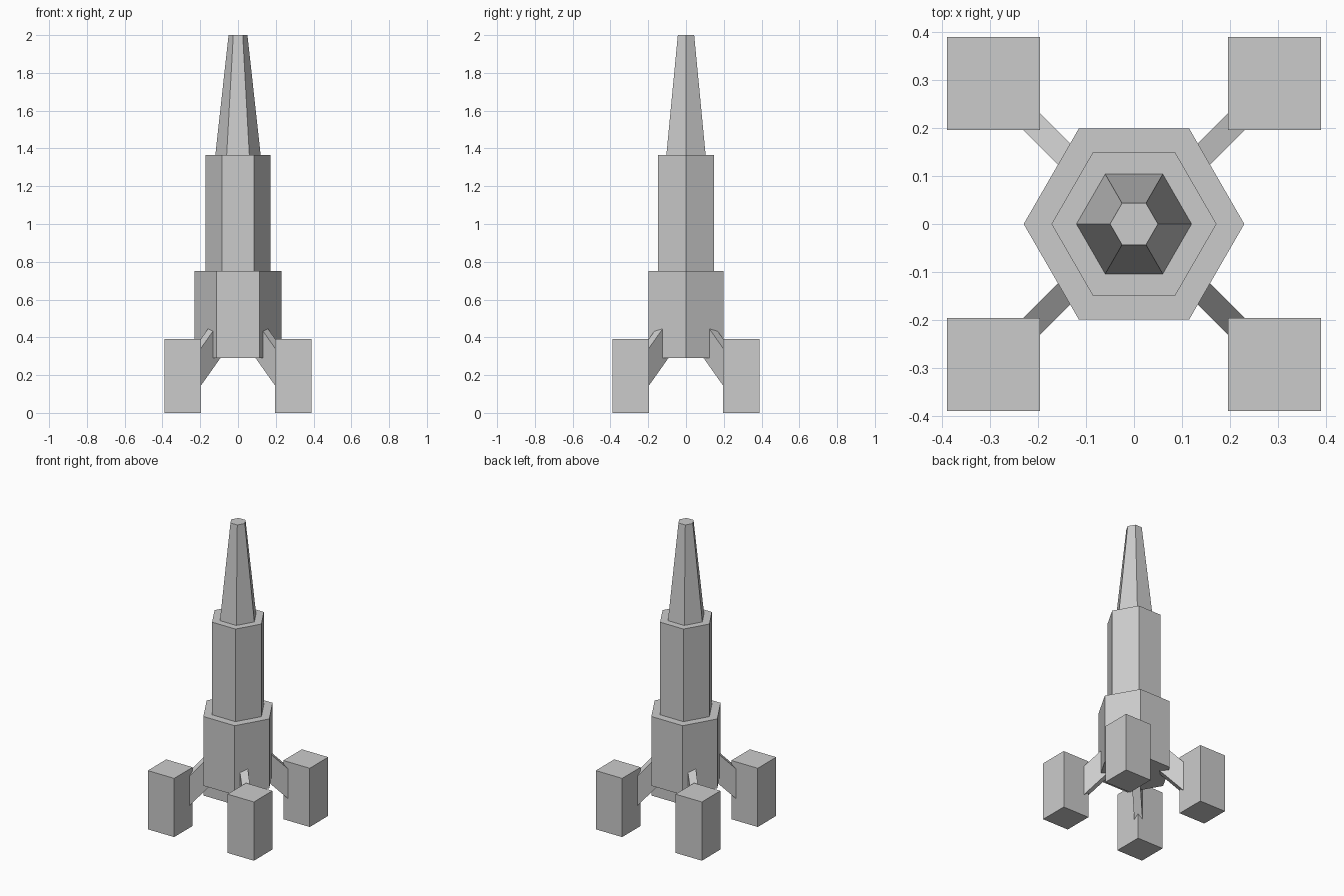
import bpy, math
from mathutils import Matrix

if "Cube" in bpy.data.objects:
    bpy.data.objects.remove(bpy.data.objects["Cube"])


def mesh_object(name, verts, faces):
    me = bpy.data.meshes.new(name)
    me.from_pydata(verts, [], faces)
    ob = bpy.data.objects.new(name, me)
    bpy.context.collection.objects.link(ob)
    return ob


def hex_section(name, r0, r1, z0, z1):
    bpy.ops.mesh.primitive_cone_add(vertices=6, radius1=r0, radius2=r1, depth=z1 - z0,
                                    location=(0, 0, (z0 + z1) / 2),
                                    rotation=(0, 0, math.radians(30)))
    bpy.context.object.name = name


# Hexagonal body, corners pointing along x
hex_section("lower_hull", 0.23, 0.23, 0.29, 0.75)
hex_section("upper_hull", 0.172, 0.172, 0.75, 1.365)
hex_section("nose_spire", 0.12, 0.05, 1.365, 2.0)

# Slanted strut profile (radial distance, z), extruded to a thin bar
profile = [(0.135, 0.312), (0.325, 0.122), (0.325, 0.32), (0.135, 0.51)]
half = 0.025
strut_verts = [(d, s * half, z) for s in (-1, 1) for d, z in profile]
strut_faces = [(0, 1, 2, 3), (7, 6, 5, 4)] + [
    (i, i + 4, (i + 1) % 4 + 4, (i + 1) % 4) for i in range(4)]

# Four leg pods, each with its strut
for sx, side in ((-1, "left"), (1, "right")):
    for sy, end in ((-1, "front"), (1, "back")):
        bpy.ops.mesh.primitive_cube_add(size=1, location=(sx * 0.293, sy * 0.293, 0.195))
        pod = bpy.context.object
        pod.name = f"{end}_{side}_pod"
        pod.scale = (0.194, 0.194, 0.39)
        strut = mesh_object(f"{end}_{side}_strut", strut_verts, strut_faces)
        strut.matrix_world = Matrix.Rotation(math.atan2(sy, sx), 4, 'Z')
